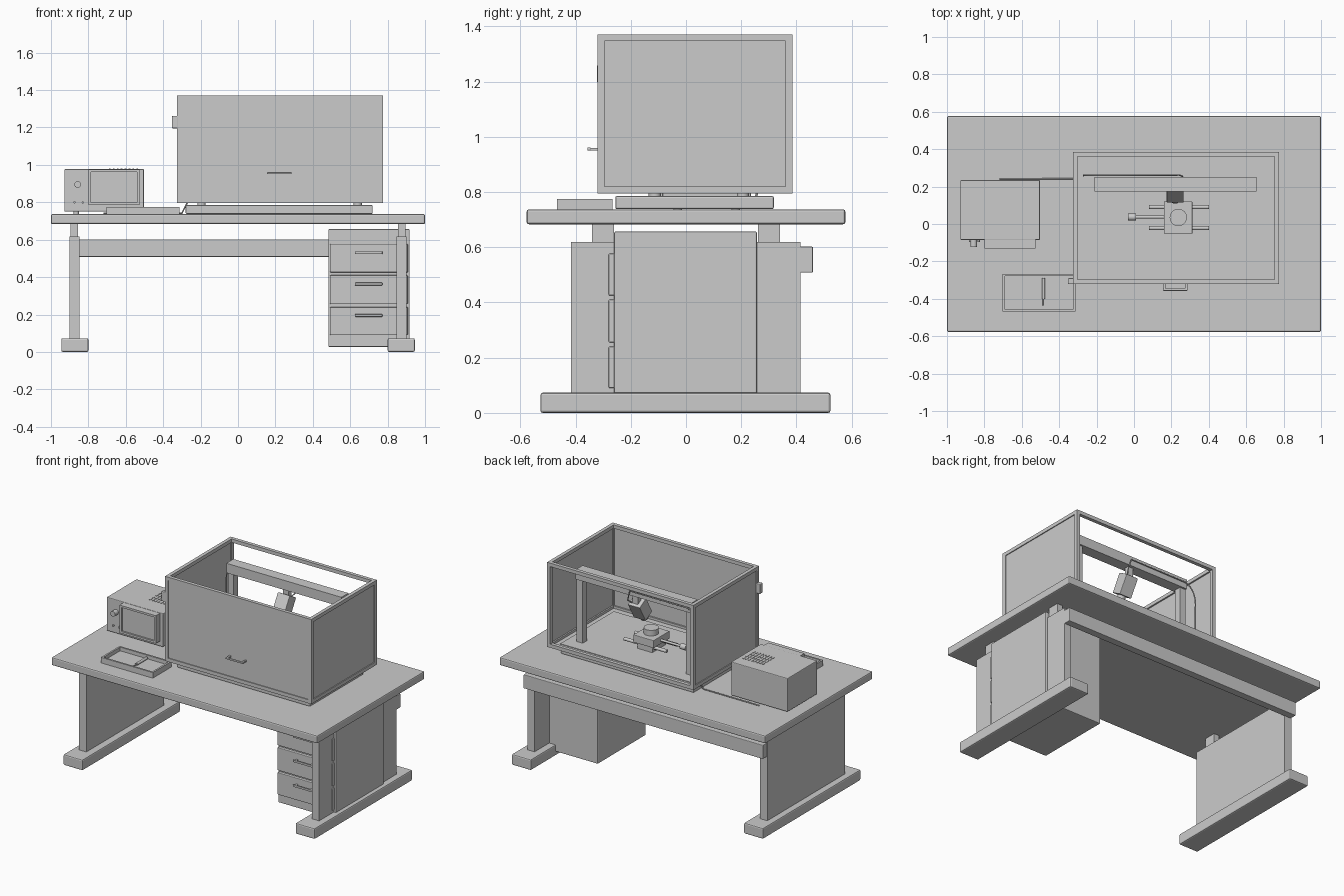
import bpy, math
from mathutils import Vector

mat = bpy.data.materials.new("light_grey")
mat.diffuse_color = (0.6, 0.6, 0.6, 1)


def finish(ob, name, bevel=0.0):
    ob.name = name
    ob.data.materials.append(mat)
    if bevel:
        m = ob.modifiers.new("bevel", 'BEVEL')
        m.width, m.segments = bevel, 2
    return ob


def box(name, x, y, z, bevel=0.0, tilt=0.0):
    """Box from (min, max) ranges."""
    bpy.ops.mesh.primitive_cube_add(size=1, location=[sum(r) / 2 for r in (x, y, z)])
    ob = bpy.context.object
    ob.scale = [r[1] - r[0] for r in (x, y, z)]
    bpy.ops.object.transform_apply(location=False, rotation=False, scale=True)
    ob.rotation_euler.x = tilt
    return finish(ob, name, bevel)


def rod(name, a, b, r, sides=24):
    """Cylinder between two points."""
    a, b = Vector(a), Vector(b)
    bpy.ops.mesh.primitive_cylinder_add(vertices=sides, radius=r, depth=(b - a).length,
                                        location=(a + b) / 2)
    ob = bpy.context.object
    ob.rotation_euler = (b - a).to_track_quat('Z', 'Y').to_euler()
    bpy.ops.object.shade_smooth_by_angle()
    return finish(ob, name)


def cable(name, pts, r=0.004):
    cu = bpy.data.curves.new(name, 'CURVE')
    cu.dimensions = '3D'
    cu.bevel_depth, cu.bevel_resolution = r, 2
    sp = cu.splines.new('POLY')
    sp.points.add(len(pts) - 1)
    for p, co in zip(sp.points, pts):
        p.co = (*co, 1)
    ob = bpy.data.objects.new(name, cu)
    bpy.context.collection.objects.link(ob)
    finish(ob, name)


# Desk
box("desk_top", (-1, 1), (-0.577, 0.577), (0.683, 0.737), 0.008)
for s, side in ((-1, "left"), (1, "right")):
    box(side + "_foot", sorted((s * 0.80, s * 0.945)), (-0.527, 0.523), (0, 0.073), 0.008)
    box(side + "_leg_panel", sorted((s * 0.848, s * 0.902)), (-0.417, 0.415), (0.07, 0.618))
    for y in (-0.3, 0.3):
        box(side + "_top_spacer", sorted((s * 0.855, s * 0.895)), (y - 0.04, y + 0.04), (0.61, 0.69))
box("back_beam", (-0.9, 0.9), (0.41, 0.46), (0.508, 0.602), 0.004)

# Drawer pedestal
box("pedestal", (0.483, 0.918), (-0.26, 0.257), (0.027, 0.657), 0.006)
for z0, z1, zh in ((0.09, 0.24, 0.195), (0.255, 0.41, 0.363), (0.425, 0.577, 0.53)):
    box("drawer_front", (0.492, 0.908), (-0.28, -0.255), (z0, z1), 0.004)
    box("drawer_handle", (0.625, 0.772), (-0.305, -0.295), (zh - 0.007, zh + 0.007), 0.003)
    for x in (0.64, 0.757):
        box("handle_mount", (x - 0.006, x + 0.006), (-0.3, -0.275), (zh - 0.005, zh + 0.005))

# Enclosure base with feet
box("base_slab", (-0.28, 0.72), (-0.256, 0.318), (0.738, 0.785), 0.006)
for x in (-0.195, 0.64):
    for y in (-0.113, 0.206):
        rod("enclosure_foot", (x, y, 0.78), (x, y, 0.802), 0.022)

# Enclosure frame: posts and rails, open at the top and back
X, Y, Z, T = (-0.325, 0.775), (-0.32, 0.385), (0.795, 1.37), 0.024


def ends(r):
    return ((r[0], r[0] + T), (r[1] - T, r[1]))


for x in ends(X):
    for y in ends(Y):
        box("frame_post", x, y, Z)
    for z in ends(Z):
        box("frame_side_rail", x, (Y[0] + T, Y[1] - T), z)
for y in ends(Y):
    for z in ends(Z):
        box("frame_long_rail", (X[0] + T, X[1] - T), y, z)
box("front_panel", (X[0] + T, X[1] - T), (Y[0] + 0.006, Y[0] + 0.014), (Z[0] + T, Z[1] - T))
for x in (X[0] + 0.01, X[1] - 0.01):
    box("side_panel", (x - 0.004, x + 0.004), (Y[0] + T, Y[1] - T), (Z[0] + T, Z[1] - T))
box("enclosure_floor", (X[0] + T, X[1] - T), (Y[0] + T, Y[1] - T), (0.797, 0.803))
box("floor_plate", (-0.28, 0.72), (-0.254, 0.322), (0.802, 0.807))

# Door handle and side latch
box("door_handle", (0.155, 0.287), (-0.357, -0.345), (0.95, 0.961), 0.003)
for x in (0.163, 0.279):
    box("door_handle_mount", (x - 0.006, x + 0.006), (-0.35, -0.312), (0.951, 0.96))
box("side_latch", (-0.353, -0.322), (-0.322, -0.29), (1.195, 1.262), 0.005)

# Gantry and tilted camera
box("gantry_beam", (-0.21, 0.655), (0.175, 0.25), (1.235, 1.3))
for x in (-0.21, 0.61):
    box("gantry_post", (x, x + 0.045), (0.19, 0.238), (0.805, 1.24))
tilt = math.radians(-30)
c = Vector((0.22, 0.18, 1.13))
d = Vector((0, -0.5, -0.866))
box("camera_body", (0.175, 0.265), (0.14, 0.22), (1.065, 1.195), 0.003, tilt)
rod("camera_lens", c + d * 0.06, c + d * 0.098, 0.026)
box("camera_bracket", (0.2, 0.24), (0.2, 0.23), (1.15, 1.24))

# Sample stage
for y in (0.09, -0.022):
    rod("stage_rail", (0.08, y, 0.838), (0.4, y, 0.838), 0.011)
box("stage_support", (0.18, 0.29), (-0.035, 0.105), (0.805, 0.85))
box("stage_block", (0.16, 0.312), (-0.052, 0.12), (0.848, 0.9), 0.003)
rod("stage_disc", (0.237, 0.035, 0.9), (0.237, 0.035, 0.938), 0.046, 40)
rod("stage_screw", (0.0, 0.037, 0.872), (0.17, 0.037, 0.872), 0.008)
rod("stage_knob", (-0.032, 0.037, 0.872), (0.01, 0.037, 0.872), 0.019)

# Control box
box("control_box", (-0.928, -0.503), (-0.085, 0.235), (0.75, 0.978), 0.005)
for x in (-0.865, -0.565):
    for y in (-0.03, 0.18):
        rod("control_box_foot", (x, y, 0.735), (x, y, 0.755), 0.015)
sx, sz, by = (-0.8, -0.527), (0.785, 0.975), (-0.13, -0.083)
box("screen", (sx[0] + 0.01, sx[1] - 0.01), (-0.118, -0.083), (sz[0] + 0.01, sz[1] - 0.01))
for z in ((sz[0], sz[0] + 0.014), (sz[1] - 0.014, sz[1])):
    box("screen_bezel_rail", sx, by, z)
for x in ((sx[0], sx[0] + 0.014), (sx[1] - 0.014, sx[1])):
    box("screen_bezel_post", x, by, (sz[0] + 0.014, sz[1] - 0.014))
rod("dial", (-0.857, -0.08, 0.895), (-0.857, -0.122, 0.895), 0.018)
for x in (-0.875, -0.83):
    rod("button", (x, -0.08, 0.8), (x, -0.095, 0.8), 0.006, 12)
for i in range(8):
    for j in range(4):
        x, y = -0.69 + i * 0.021, 0.03 + j * 0.035
        box("vent_slot", (x, x + 0.009), (y, y + 0.022), (0.977, 0.981))

# Tray with pen
tx, ty = (-0.703, -0.313), (-0.468, -0.267)
box("tray_floor", tx, ty, (0.737, 0.75))
for y in ((ty[0], ty[0] + 0.012), (ty[1] - 0.012, ty[1])):
    box("tray_long_rim", tx, y, (0.75, 0.775))
for x in ((tx[0], tx[0] + 0.012), (tx[1] - 0.012, tx[1])):
    box("tray_short_rim", x, (ty[0] + 0.012, ty[1] - 0.012), (0.75, 0.775))
rod("pen", (-0.484, -0.29, 0.76), (-0.484, -0.4, 0.76), 0.009, 16)
rod("pen_tip", (-0.484, -0.4, 0.76), (-0.484, -0.435, 0.76), 0.004, 12)

# Cables
cable("desk_cable", [(-0.72, 0.243, 0.742), (-0.3, 0.243, 0.742), (-0.27, 0.258, 0.8)])
arc = [(-0.27 + 0.09 * (1 - math.cos(t)), 0.26, 1.15 + 0.12 * math.sin(t))
       for t in [k * math.pi / 16 for k in range(9)]]
cable("camera_cable", [(-0.27, 0.258, 0.8)] + arc + [(0.24, 0.262, 1.27), (0.26, 0.255, 1.2),
                                                     (0.24, 0.22, 1.17)])
